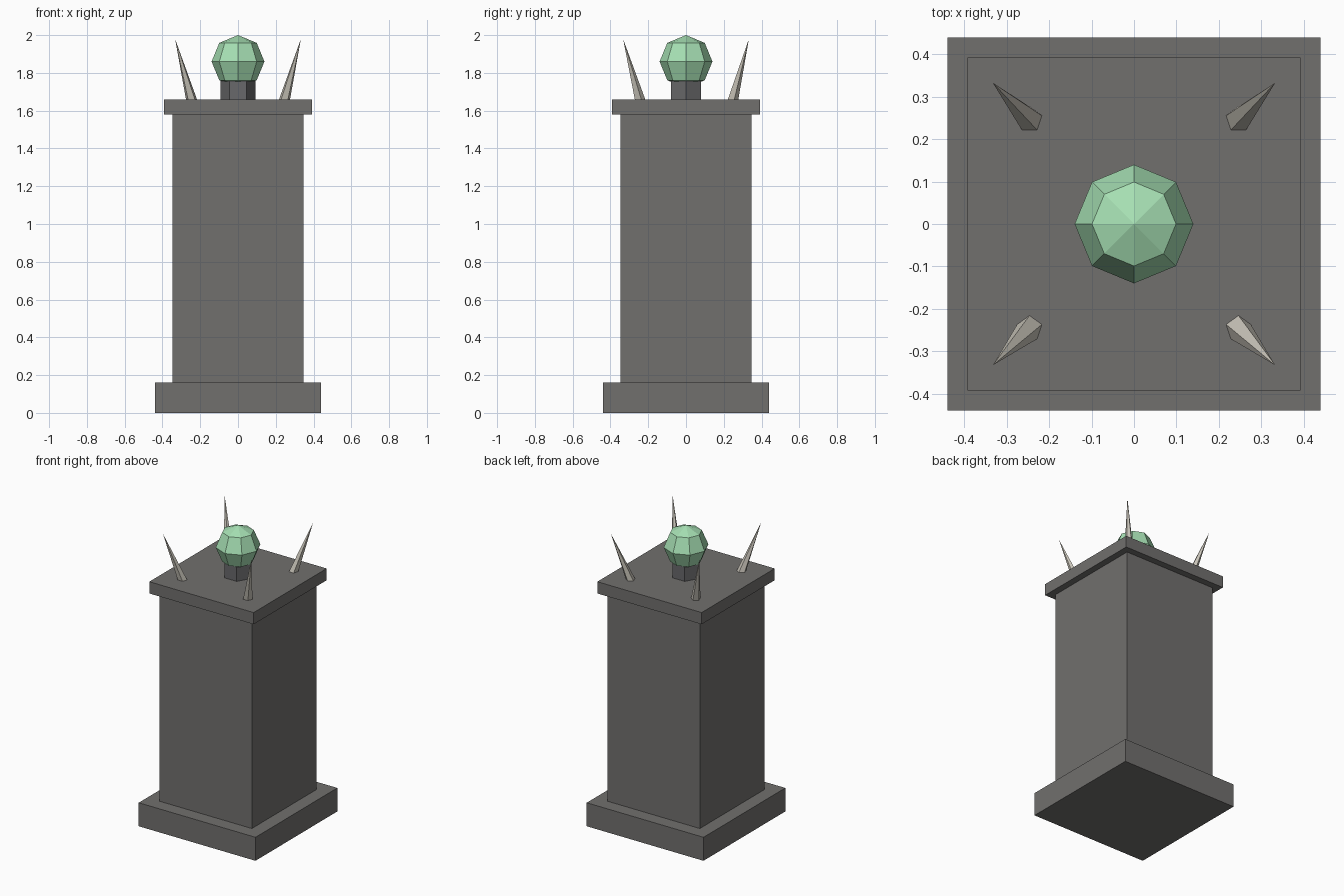
import bpy, bmesh, math
from mathutils import Vector

if "Cube" in bpy.data.objects:
    bpy.data.objects.remove(bpy.data.objects["Cube"])


def material(name, rgb):
    m = bpy.data.materials.new(name)
    m.diffuse_color = (*rgb, 1.0)
    m.use_nodes = True
    m.node_tree.nodes["Principled BSDF"].inputs["Base Color"].default_value = m.diffuse_color
    return m


stone = material("dark stone", (0.165, 0.16, 0.155))
iron = material("neck grey", (0.14, 0.14, 0.145))
bone = material("pale bone", (0.60, 0.57, 0.50))
jade = material("pale green", (0.38, 0.74, 0.45))


def finish(name, bm, mat):
    bmesh.ops.recalc_face_normals(bm, faces=bm.faces)
    mesh = bpy.data.meshes.new(name)
    bm.to_mesh(mesh)
    bm.free()
    mesh.materials.append(mat)
    obj = bpy.data.objects.new(name, mesh)
    bpy.context.collection.objects.link(obj)
    return obj


def block(name, half, z0, z1):
    bm = bmesh.new()
    bmesh.ops.create_cube(bm, size=1)
    bmesh.ops.scale(bm, vec=(2 * half, 2 * half, z1 - z0), verts=bm.verts)
    bmesh.ops.translate(bm, vec=(0, 0, (z0 + z1) / 2), verts=bm.verts)
    return finish(name, bm, stone)


def ring(bm, centre, radius, sides, start):
    angles = [start + math.tau * i / sides for i in range(sides)]
    return [bm.verts.new(Vector(centre) + radius * Vector((math.cos(a), math.sin(a), 0)))
            for a in angles]


# Square pillar: plinth, shaft and cap slab
block("plinth", 0.44, 0.0, 0.16)
block("shaft", 0.348, 0.16, 1.58)
block("cap_slab", 0.393, 1.58, 1.66)

# Six-sided neck under the orb
bm = bmesh.new()
bottom = bm.faces.new(ring(bm, (0, 0, 1.66), 0.0925, 6, 0))
top = bmesh.ops.extrude_face_region(bm, geom=[bottom])["geom"]
bmesh.ops.translate(bm, vec=(0, 0, 0.097),
                    verts=[v for v in top if isinstance(v, bmesh.types.BMVert)])
finish("neck", bm, iron)

# Faceted orb
bm = bmesh.new()
bmesh.ops.create_uvsphere(bm, u_segments=8, v_segments=4, radius=0.14)
bmesh.ops.translate(bm, vec=(0, 0, 1.86), verts=bm.verts)
finish("orb", bm, jade)

# Four five-sided spikes leaning outwards at the corners
for sx in (-1, 1):
    for sy in (-1, 1):
        bm = bmesh.new()
        base = ring(bm, (sx * 0.245, sy * 0.245, 1.655), 0.031, 5, math.pi / 2)
        tip = bm.verts.new((sx * 0.333, sy * 0.333, 1.98))
        bm.faces.new(base)
        for i in range(5):
            bm.faces.new((base[i], base[(i + 1) % 5], tip))
        finish("corner_spike", bm, bone)
